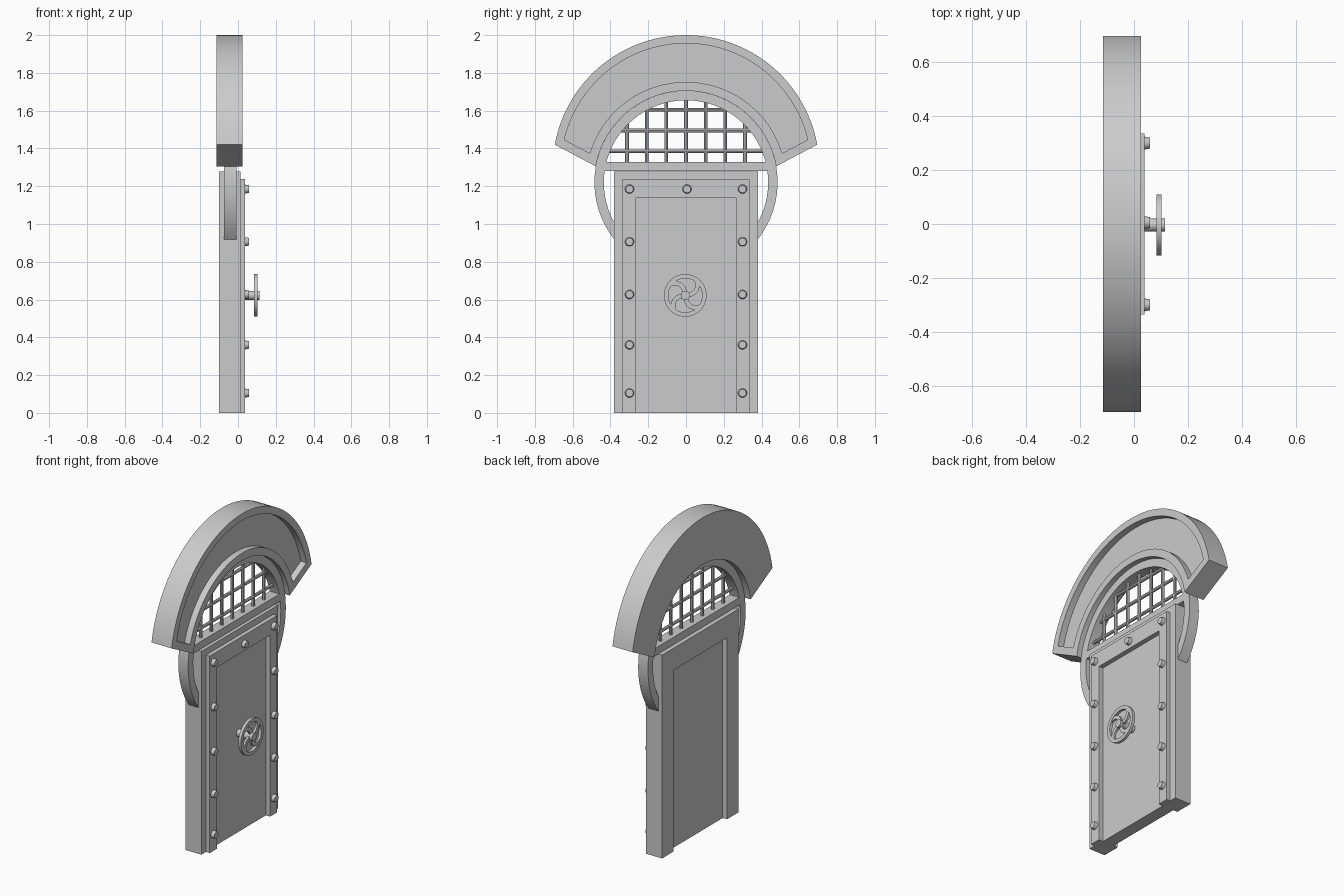
import bpy, bmesh
from math import sin, cos, radians, sqrt, acos, degrees, pi
from mathutils import Matrix

if "Cube" in bpy.data.objects:
    bpy.data.objects.remove(bpy.data.objects["Cube"])


def finish(name, bm):
    bmesh.ops.recalc_face_normals(bm, faces=bm.faces)
    me = bpy.data.meshes.new(name)
    bm.to_mesh(me)
    bm.free()
    ob = bpy.data.objects.new(name, me)
    bpy.context.collection.objects.link(ob)
    return ob


def stack(name, layers):
    """Bridge successive (yz loop, x) layers and cap both ends."""
    bm = bmesh.new()
    rings = [[bm.verts.new((x, y, z)) for y, z in loop] for loop, x in layers]
    for a, b in zip(rings, rings[1:]):
        n = len(a)
        for i in range(n):
            bm.faces.new((a[i], a[(i + 1) % n], b[(i + 1) % n], b[i]))
    bm.faces.new(rings[0])
    bm.faces.new(rings[-1])
    return finish(name, bm)


def arc(r, zc, start, n=48):
    """Symmetric arc over the top, beginning `start` degrees above horizontal."""
    pts = []
    for i in range(n + 1):
        a = radians(start + (180 - 2 * start) * i / n)
        pts.append((r * cos(a), zc + r * sin(a)))
    return pts


def band(outer, inner):
    return outer + inner[::-1]


def rect(y, z0, z1):
    return [(-y, z0), (y, z0), (y, z1), (-y, z1)]


def portal(yo, zo, yi, zi):
    """Door surround outline open at the floor."""
    return [(-yo, 0), (-yo, zo), (yo, zo), (yo, 0),
            (yi, 0), (yi, zi), (-yi, zi), (-yi, 0)]


def rod(name, axis, centre, r, length, r2=None, seg=8):
    bm = bmesh.new()
    rot = {'X': Matrix.Rotation(pi / 2, 4, 'Y'),
           'Y': Matrix.Rotation(pi / 2, 4, 'X'), 'Z': Matrix()}[axis]
    bmesh.ops.create_cone(bm, cap_ends=True, segments=seg, radius1=r,
                          radius2=r if r2 is None else r2, depth=length,
                          matrix=Matrix.Translation(centre) @ rot)
    return finish(name, bm)


# Arched hood with a recessed front panel
edge = band(arc(0.706, 1.294, 10.3), arc(0.485, 1.22, 10.1))
inset = band(arc(0.662, 1.294, 13.3), arc(0.532, 1.22, 16.9))
stack("arch_hood", [(edge, -0.115), (edge, 0.025), (inset, 0.025), (inset, -0.015)])

# Window ring running down to the door frame
ZC = 1.22
ring = band(arc(0.485, ZC, -degrees(acos(0.375 / 0.485))),
            arc(0.435, ZC, -degrees(acos(0.375 / 0.435))))
stack("window_ring", [(ring, -0.075), (ring, -0.007)])
stack("window_sill", [(rect(0.43, 1.28, 1.327), -0.075), (rect(0.43, 1.28, 1.327), -0.007)])

# Window grille
for i in range(-3, 4):
    y = i * 0.104
    top = ZC + sqrt(0.445 ** 2 - y * y)
    rod("grille_upright", 'Z', (-0.04, y, (1.32 + top) / 2), 0.01, top - 1.32)
for z in (1.385, 1.495, 1.605):
    rod("grille_crossbar", 'Y', (-0.04, 0, z), 0.01, 2 * sqrt(0.445 ** 2 - (z - ZC) ** 2))

# Door frame, raised trim and door panel
frame = portal(0.38, 1.278, 0.265, 1.14)
trim = portal(0.335, 1.238, 0.265, 1.14)
stack("door_frame", [(frame, -0.1), (frame, 0.012)])
stack("door_trim", [(trim, 0.012), (trim, 0.038)])
stack("door_panel", [(rect(0.265, 0, 1.14), -0.07), (rect(0.265, 0, 1.14), 0.008)])

# Rivets on the trim
for y, z in [(s * 0.299, z) for s in (-1, 1)
             for z in (0.105, 0.36, 0.627, 0.906, 1.185)] + [(0.005, 1.185)]:
    rod("rivet", 'X', (0.048, y, z), 0.024, 0.022, 0.02, 20)

# Hand wheel: shaft, rim and swirling spokes
WY, WZ = -0.004, 0.622
rod("wheel_shaft", 'X', (0.06, WY, WZ), 0.024, 0.11, seg=24)
bm = bmesh.new()
N = 40
prof = [(0.113, 0.084), (0.113, 0.102), (0.09, 0.102), (0.09, 0.084)]
vs = [[bm.verts.new((x, WY + r * cos(2 * pi * i / N), WZ + r * sin(2 * pi * i / N)))
       for r, x in prof] for i in range(N)]
for i in range(N):
    for j in range(4):
        a, b = vs[i], vs[(i + 1) % N]
        bm.faces.new((a[j], a[(j + 1) % 4], b[(j + 1) % 4], b[j]))
finish("wheel_rim", bm)
for k in range(4):
    left, right = [], []
    for i in range(9):
        t = i / 8
        r = 0.012 + 0.083 * t
        a = k * pi / 2 + radians(10) + radians(42) * t * t
        w = 0.012 + 0.010 * t ** 3
        cy, cz = WY + r * cos(a), WZ + r * sin(a)
        left.append((cy - w * sin(a), cz + w * cos(a)))
        right.append((cy + w * sin(a), cz - w * cos(a)))
    spoke = band(left, right)
    stack("wheel_spoke", [(spoke, 0.086), (spoke, 0.1)])

# Smooth the curved sides, keep edges crisp
bpy.ops.object.select_all(action='SELECT')
bpy.context.view_layer.objects.active = bpy.context.selected_objects[0]
bpy.ops.object.shade_smooth_by_angle(angle=radians(35))
